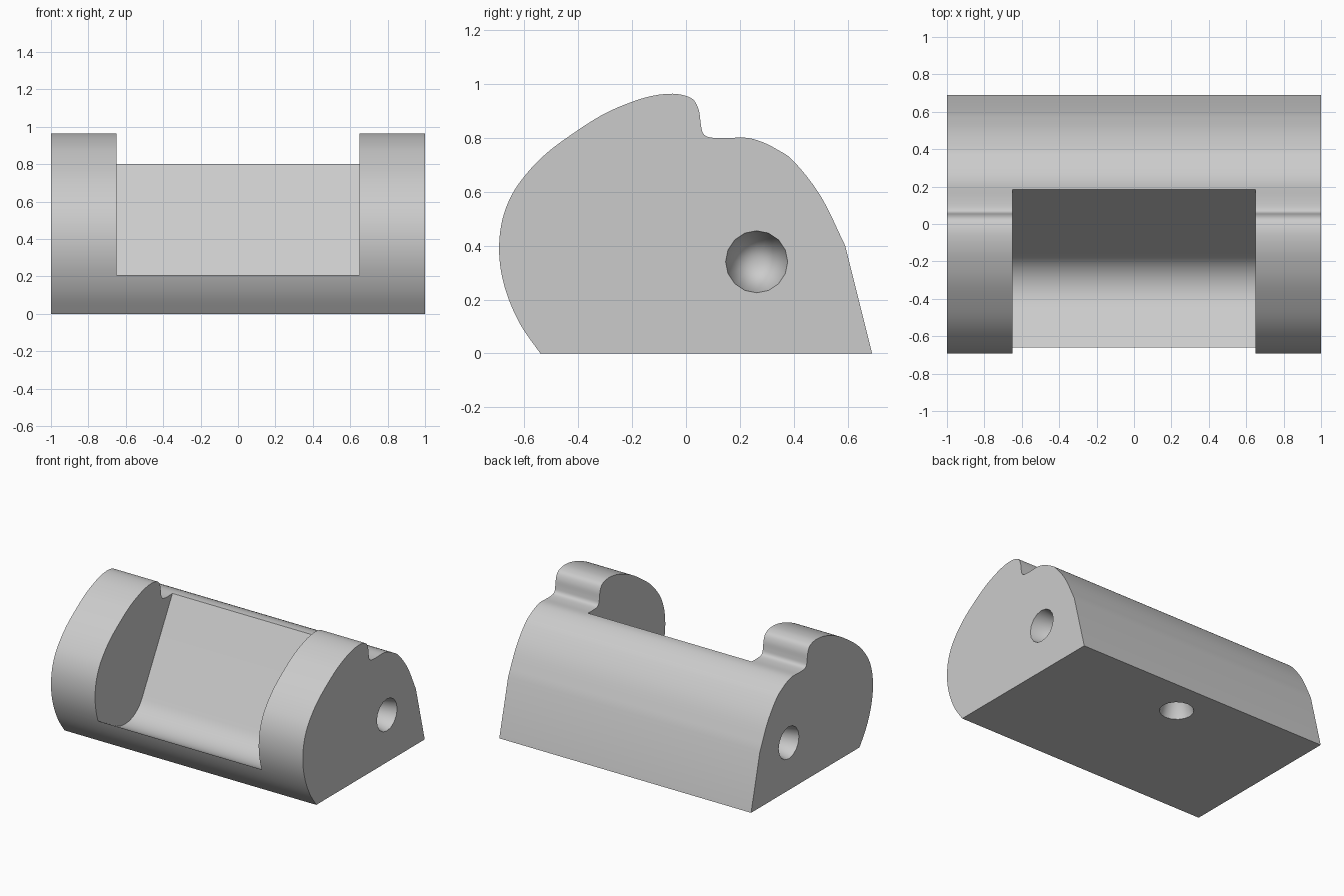
import bpy, bmesh, math
from mathutils import Vector, Matrix

if "Cube" in bpy.data.objects:
    bpy.data.objects.remove(bpy.data.objects["Cube"], do_unlink=True)

grey = bpy.data.materials.new("light grey")
grey.use_nodes = True
colour = (0.6, 0.6, 0.6, 1)
grey.diffuse_color = colour
grey.node_tree.nodes["Principled BSDF"].inputs["Base Color"].default_value = colour


def to_object(bm, name):
    bmesh.ops.recalc_face_normals(bm, faces=bm.faces)
    mesh = bpy.data.meshes.new(name)
    bm.to_mesh(mesh)
    bm.free()
    mesh.materials.append(grey)
    obj = bpy.data.objects.new(name, mesh)
    bpy.context.collection.objects.link(obj)
    return obj


def extrude_profile(name, points, half_width):
    """Closed (y, z) outline swept along x."""
    bm = bmesh.new()
    face = bm.faces.new([bm.verts.new((-half_width, y, z)) for y, z in points])
    moved = bmesh.ops.extrude_face_region(bm, geom=[face])["geom"]
    verts = [v for v in moved if isinstance(v, bmesh.types.BMVert)]
    bmesh.ops.translate(bm, verts=verts, vec=(2 * half_width, 0, 0))
    return to_object(bm, name)


def smooth_path(points, steps=4):
    """Catmull-Rom curve through the points."""
    pts = [Vector(p) for p in points]
    pts = [2 * pts[0] - pts[1]] + pts + [2 * pts[-1] - pts[-2]]
    path = []
    for a, b, c, d in zip(pts, pts[1:], pts[2:], pts[3:]):
        for i in range(steps):
            t = i / steps
            path.append(0.5 * (2 * b + (c - a) * t + (2 * a - 5 * b + 4 * c - d) * t**2
                               + (3 * b - a - 3 * c + d) * t**3))
    return path + [pts[-2]]


def cone_cutter(name, mouth, inward, radius, depth):
    """Tapered hole, starting slightly outside the surface."""
    inward, lead = Vector(inward), 0.02
    length = depth + lead
    bm = bmesh.new()
    bmesh.ops.create_cone(bm, cap_ends=True, segments=16, depth=length,
                          radius1=radius * length / depth, radius2=0)
    bmesh.ops.remove_doubles(bm, verts=bm.verts, dist=1e-5)
    centre = Vector(mouth) + inward * (length / 2 - lead)
    turn = inward.to_track_quat('Z', 'Y').to_matrix().to_4x4()
    bmesh.ops.transform(bm, matrix=Matrix.Translation(centre) @ turn, verts=bm.verts)
    return to_object(bm, name)


# Body: rounded front, humped top with a groove, sloping back
outline = smooth_path([
    (-.54, 0), (-.61, .1), (-.657, .2), (-.685, .3), (-.693, .4), (-.68, .5),
    (-.645, .59), (-.59, .668), (-.52, .74), (-.43, .808), (-.31, .885), (-.2, .933),
    (-.12, .956), (-.05, .963), (0, .955), (.03, .938), (.048, .9), (.055, .85),
    (.063, .817), (.085, .802), (.14, .798), (.22, .8), (.28, .785), (.34, .755),
    (.4, .712), (.5, .583), (.59, .4)])
body = extrude_profile("block_body", outline + [Vector((.69, 0))], 1)

# Pocket: tilted floor and back wall at right angles, joined by a fillet
wall = Vector((.486, .874)).normalized()
floor = Vector((wall.y, -wall.x))
lip, rim, fillet = Vector((-.648, .2)), Vector((.185, .8)), .22
corner = lip + floor * (rim - lip).dot(floor)
centre = corner + (wall - floor) * fillet
arc = [centre + fillet * (floor * math.sin(a) - wall * math.cos(a))
       for a in (math.pi / 2 * i / 12 for i in range(13))]
pocket = extrude_profile(
    "pocket_cutter",
    [lip - floor * .6] + arc + [rim + wall * .6, rim + wall * .6 - floor * 1.6], .65)

# Pivot holes in both ends and a mounting hole underneath
cutters = [pocket, cone_cutter("base_hole_cutter", (0, .43, 0), (0, 0, 1), .112, .45)]
for side in (-1, 1):
    cutters.append(cone_cutter("end_hole_cutter", (side, .262, .34), (-side, 0, 0), .115, .5))

bpy.context.view_layer.objects.active = body
for cutter in cutters:
    cut = body.modifiers.new(cutter.name, 'BOOLEAN')
    cut.operation, cut.solver, cut.object = 'DIFFERENCE', 'EXACT', cutter
    bpy.ops.object.modifier_apply(modifier=cut.name)
    bpy.data.objects.remove(cutter, do_unlink=True)

bpy.ops.object.select_all(action='DESELECT')
body.select_set(True)
bpy.ops.object.shade_smooth_by_angle(angle=math.radians(30))
